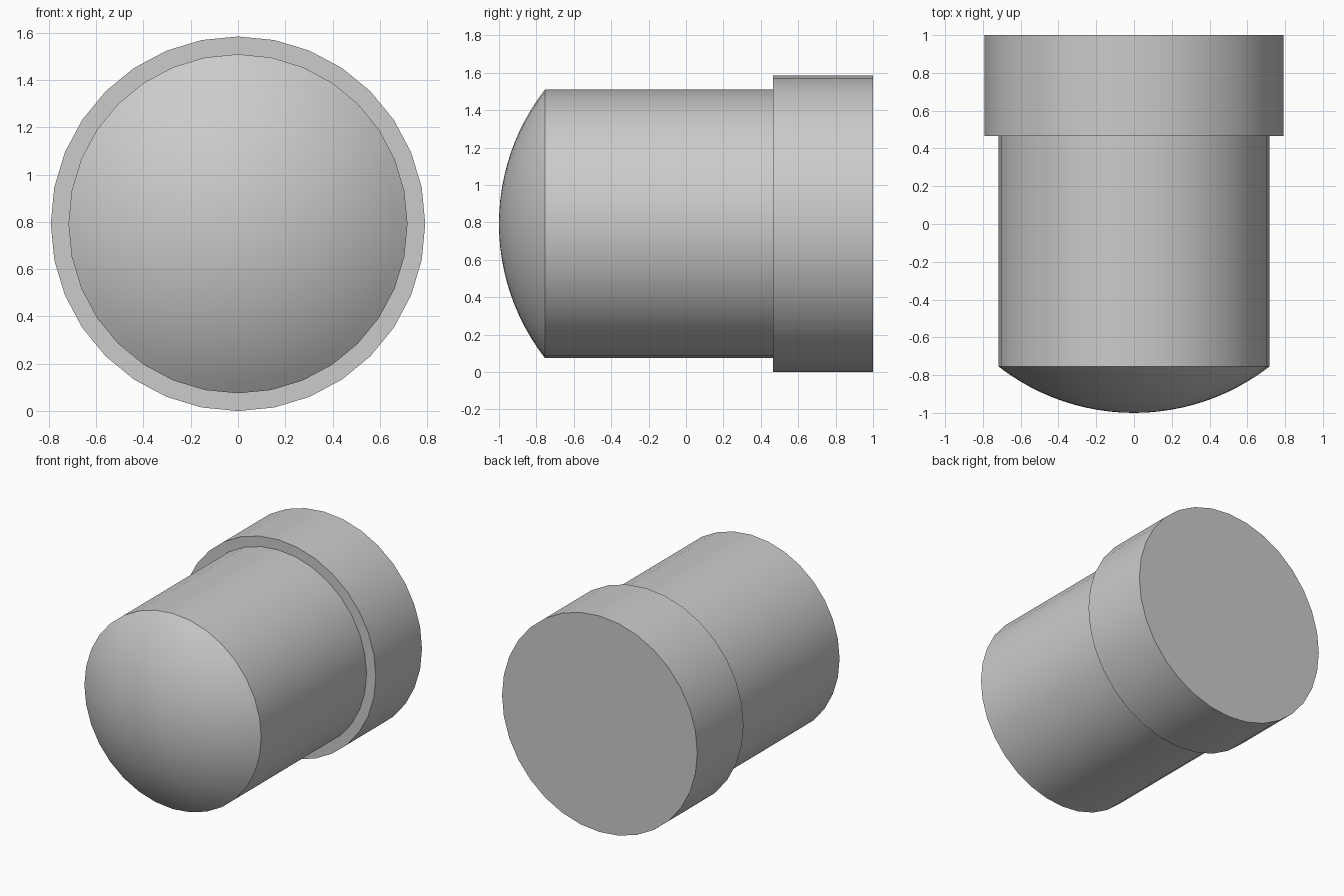
import bpy
import bmesh
import math
from mathutils import Matrix, Vector

cube = bpy.data.objects.get("Cube")
if cube:
    bpy.data.objects.remove(cube, do_unlink=True)

SIDES = 32
BODY_R, RIM_R = 0.717, 0.792
FRONT, DOME_BASE, RIM_FRONT, BACK = -1.0, -0.755, 0.465, 1.0

# Plain grey material
grey = bpy.data.materials.new("plain grey")
grey.use_nodes = True
colour = (0.6, 0.6, 0.6, 1)
grey.diffuse_color = colour
grey.node_tree.nodes["Principled BSDF"].inputs["Base Color"].default_value = colour


def lathe(name, profile):
    """Revolve (radius, y) points about the lengthwise axis."""
    bm = bmesh.new()
    verts = [bm.verts.new((0, y, r)) for r, y in profile]
    edges = [bm.edges.new(pair) for pair in zip(verts, verts[1:])]
    bmesh.ops.spin(bm, geom=verts + edges, cent=(0, 0, 0), axis=(0, 1, 0),
                   angle=math.tau, steps=SIDES, use_merge=True)
    bmesh.ops.remove_doubles(bm, verts=bm.verts, dist=0.0001)
    bmesh.ops.recalc_face_normals(bm, faces=bm.faces)
    # Make the surface face outward, judged by its widest side face
    side = max(bm.faces, key=lambda f: f.calc_center_median().xz.length)
    centre = side.calc_center_median()
    if side.normal.dot(Vector((centre.x, 0, centre.z))) < 0:
        bmesh.ops.reverse_faces(bm, faces=bm.faces)
    bmesh.ops.translate(bm, verts=bm.verts, vec=(0, 0, RIM_R))
    mesh = bpy.data.meshes.new(name)
    bm.to_mesh(mesh)
    bm.free()
    mesh.materials.append(grey)
    obj = bpy.data.objects.new(name, mesh)
    bpy.context.collection.objects.link(obj)
    bpy.ops.object.select_all(action='DESELECT')
    obj.select_set(True)
    bpy.context.view_layer.objects.active = obj
    bpy.ops.object.shade_smooth_by_angle(angle=math.radians(25))
    return obj


# Domed barrel: a shallow spherical cap running into a straight cylinder
depth = DOME_BASE - FRONT
sphere_r = (BODY_R ** 2 + depth ** 2) / (2 * depth)
sweep = math.asin(BODY_R / sphere_r)
steps = 12
dome = [(sphere_r * math.sin(sweep * i / steps),
         FRONT + sphere_r * (1 - math.cos(sweep * i / steps)))
        for i in range(steps + 1)]
lathe("domed_barrel", dome + [(BODY_R, RIM_FRONT)])

# Wider rear collar with a flat back
lathe("rear_collar", [(BODY_R, RIM_FRONT), (RIM_R, RIM_FRONT),
                      (RIM_R, BACK), (0, BACK)])
